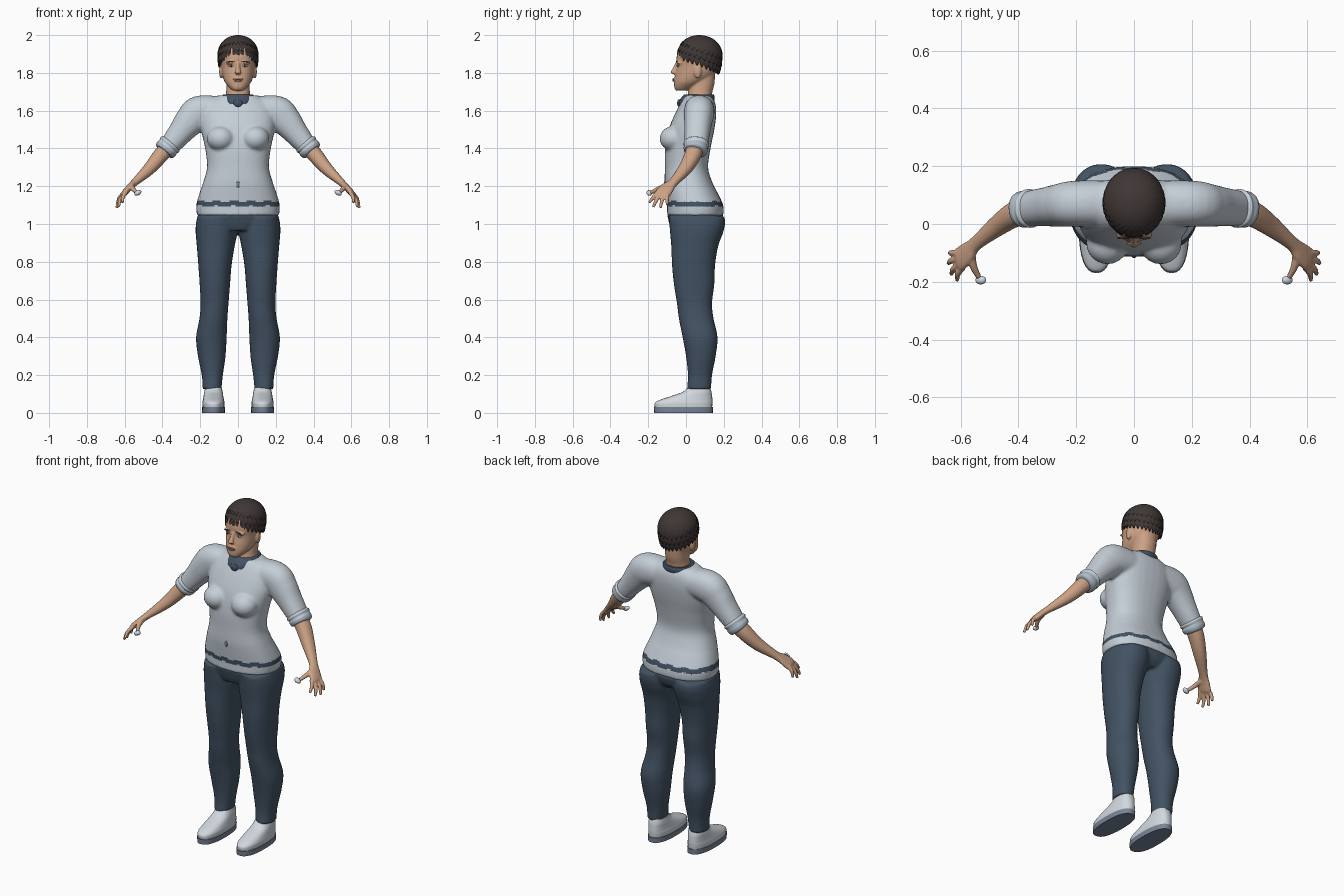
import bpy, bmesh, math
from mathutils import Vector, Matrix

if "Cube" in bpy.data.objects:
    bpy.data.objects.remove(bpy.data.objects["Cube"])


def material(name, *rgb):
    m = bpy.data.materials.new(name)
    m.use_nodes = True
    m.diffuse_color = (*rgb, 1)
    m.node_tree.nodes["Principled BSDF"].inputs["Base Color"].default_value = (*rgb, 1)
    return m


SHIRT = material("pale grey shirt", .56, .62, .68)
CUFF = material("blue grey cuff", .42, .50, .58)
NAVY = material("navy cloth", .055, .085, .125)
SKIN = material("skin", .60, .36, .235)
HAIR = material("dark brown hair", .05, .038, .036)
SHOE = material("white shoe", .64, .69, .73)
SOLE = material("slate sole", .19, .23, .31)
LIPS = material("lips", .42, .21, .15)
EYES = material("eye white", .6, .57, .53)


def stack(rows, x=None):
    """Horizontal sections from (z, half width, front, back), centred on x."""
    return [(x or 0, (f + b) / 2, z, w, (b - f) / 2) for z, w, f, b in rows]


def loft(bm, sections, flat=False, e=2.2, side=1, n=32, steps=5):
    """Smooth capped tube through (x, y, z, in-plane radius, depth radius)."""
    s = [Vector(v) for v in sections]
    s = [2 * s[0] - s[1]] + s + [2 * s[-1] - s[-2]]
    path = []
    for a, b, c, d in zip(s, s[1:], s[2:], s[3:]):
        for k in range(steps):
            t = k / steps
            path.append(b + (c - a) * (t / 2) + (a * 2 - b * 5 + c * 4 - d) * (t * t / 2)
                        + (b * 3 - a - c * 3 + d) * (t ** 3 / 2))
    path.append(s[-2])
    rings = []
    for i, p in enumerate(path):
        ahead, behind = path[min(i + 1, len(path) - 1)], path[max(i - 1, 0)]
        t = Vector((0, 0, 1)) if flat else (Vector(ahead[:3]) - Vector(behind[:3])).normalized()
        y = Vector((0, 1, 0))
        u = (y - t * y.dot(t)).normalized()
        v = u.cross(t)
        ring = []
        for k in range(n):
            ang = math.tau * k / n
            c, q = math.cos(ang), math.sin(ang)
            c = math.copysign(abs(c) ** (2 / e), c) * p[3]
            q = math.copysign(abs(q) ** (2 / e), q) * p[4]
            co = Vector(p[:3]) + v * c + u * q
            ring.append(bm.verts.new((co.x * side, co.y, co.z)))
        rings.append(ring)
    for r0, r1 in zip(rings, rings[1:]):
        for k in range(n):
            bm.faces.new((r0[k], r0[k - 1], r1[k - 1], r1[k]))
    bm.faces.new(rings[0])
    bm.faces.new(rings[-1])


def ball(bm, center, radii, tilt=0):
    m = (Matrix.Translation(center) @ Matrix.Rotation(tilt, 4, "Y")
         @ Matrix.Diagonal((*radii, 1)))
    bmesh.ops.create_uvsphere(bm, u_segments=20, v_segments=12, radius=1, matrix=m)


def finish(bm, name, mats, voxel=0, smooth=0, rule=None, solid=0):
    """Turn a bmesh into an object, optionally fused into one smooth skin."""
    bmesh.ops.recalc_face_normals(bm, faces=bm.faces)
    me = bpy.data.meshes.new(name)
    bm.to_mesh(me)
    bm.free()
    ob = bpy.data.objects.new(name, me)
    bpy.context.collection.objects.link(ob)
    bpy.ops.object.select_all(action="DESELECT")
    bpy.context.view_layer.objects.active = ob
    ob.select_set(True)
    if voxel:
        mod = ob.modifiers.new("fuse", "REMESH")
        mod.mode, mod.voxel_size = "VOXEL", voxel
        bpy.ops.object.modifier_apply(modifier=mod.name)
        mod = ob.modifiers.new("relax", "SMOOTH")
        mod.factor, mod.iterations = .5, smooth
        bpy.ops.object.modifier_apply(modifier=mod.name)
    if solid:
        mod = ob.modifiers.new("thickness", "SOLIDIFY")
        mod.thickness = solid
    for m in mats:
        ob.data.materials.append(m)
    if rule:
        for f in ob.data.polygons:
            f.material_index = rule(f.center)
    bpy.ops.object.shade_smooth_by_angle(angle=math.radians(50))
    return ob


# Shirt: torso, bust and sleeves fused, with a ragged dark stripe above the hem
bm = bmesh.new()
loft(bm, stack([(1.045, .218, -.10, .20), (1.10, .221, -.10, .197), (1.16, .205, -.107, .17),
                (1.22, .185, -.113, .14), (1.30, .164, -.112, .117), (1.40, .174, -.11, .13),
                (1.50, .195, -.092, .15), (1.58, .195, -.06, .16), (1.64, .17, -.028, .155),
                (1.68, .11, -.005, .135)]), flat=True, e=2.35)
for s in (1, -1):
    ball(bm, (.092 * s, -.067, 1.452), (.074, .073, .066))
    loft(bm, [(.08, .07, 1.60, .075, .08), (.2, .07, 1.59, .09, .08), (.25, .065, 1.55, .083, .075),
              (.30, .06, 1.49, .068, .068), (.345, .055, 1.435, .058, .063),
              (.38, .05, 1.395, .05, .058)], side=s)
finish(bm, "shirt", [SHIRT, NAVY], .008, 7,
       lambda c: int(1.093 < c.z + .004 * math.sin(c.x * 70) < 1.12))

# Rolled sleeve cuffs
for s, label in ((1, "left"), (-1, "right")):
    bm = bmesh.new()
    loft(bm, [(.352, .055, 1.432, .05, .056), (.36, .054, 1.422, .063, .067),
              (.37, .053, 1.41, .058, .063), (.379, .051, 1.398, .061, .064),
              (.389, .049, 1.385, .056, .059), (.393, .048, 1.38, .044, .046)], side=s)
    finish(bm, label + "_cuff", [SHIRT, CUFF], rule=lambda c: int(c.z - .8 * abs(c.x) < 1.105))

# Collar and navel
bm = bmesh.new()
loft(bm, stack([(1.635, .075, -.042, .14), (1.655, .088, -.034, .15), (1.672, .088, -.022, .152),
                (1.686, .078, -.008, .148)]), flat=True)
ball(bm, (0, -.037, 1.64), (.024, .01, .02))
finish(bm, "collar", [NAVY])
bm = bmesh.new()
ball(bm, (0, -.113, 1.21), (.009, .004, .018))
finish(bm, "navel", [SOLE])

# Trousers: hips and two legs fused
bm = bmesh.new()
loft(bm, stack([(.965, .12, -.075, .16), (1.0, .19, -.088, .188), (1.05, .216, -.1, .2)]), flat=True)
legs = ((1.04, .215, .01, -.09, .205), (1.0, .223, .003, -.088, .207), (.95, .224, .004, -.084, .195),
        (.88, .218, .018, -.078, .17), (.78, .21, .034, -.074, .154), (.68, .203, .042, -.064, .15),
        (.58, .198, .05, -.048, .138), (.5, .204, .056, -.038, .146), (.4, .222, .06, -.018, .167),
        (.3, .212, .066, .0, .157), (.2, .192, .08, .01, .138), (.125, .187, .088, .005, .133))
for s in (1, -1):
    loft(bm, [((o + i) / 2, (f + b) / 2, z, (o - i) / 2, (b - f) / 2) for z, o, i, f, b in legs],
         flat=True, side=s)
finish(bm, "trousers", [NAVY], .008, 5)

# Shoes with flat soles
for s, label in ((1, "left"), (-1, "right")):
    bm = bmesh.new()
    loft(bm, stack([(.025, .058, -.165, .138), (.052, .059, -.165, .14), (.068, .056, -.14, .14),
                    (.09, .052, -.075, .138), (.11, .049, -.02, .135), (.135, .044, .012, .128)],
                   .13), flat=True, side=s, e=2.4)
    finish(bm, label + "_shoe", [SHOE])
    bm = bmesh.new()
    loft(bm, stack([(0, .06, -.168, .142), (.03, .061, -.17, .143)], .13), flat=True, side=s, e=2.4)
    finish(bm, label + "_sole", [SOLE])

# Forearms and hands
fingers = [((.592, -.15, 1.168), (.612, -.195, 1.112)), ((.604, -.138, 1.157), (.632, -.174, 1.09)),
           ((.611, -.12, 1.152), (.642, -.136, 1.085)), ((.61, -.1, 1.16), (.638, -.1, 1.1))]
for s, label in ((1, "left"), (-1, "right")):
    bm = bmesh.new()
    loft(bm, [(.355, .055, 1.425, .042, .046), (.41, .035, 1.363, .041, .044),
              (.47, -.005, 1.292, .033, .036), (.545, -.066, 1.222, .02, .025),
              (.575, -.097, 1.193, .017, .036), (.6, -.12, 1.165, .016, .041),
              (.612, -.128, 1.15, .01, .036)], side=s)
    for a, b in fingers:
        a, b = Vector(a), Vector(b)
        mid = (a + b) / 2 + Vector((.007, 0, .003))
        loft(bm, [(*a, .011, .011), (*mid, .01, .01), (*b, .007, .007)], side=s, n=14)
    loft(bm, [(.565, -.1, 1.2, .016, .018), (.556, -.145, 1.186, .013, .013),
              (.536, -.186, 1.166, .009, .009)], side=s, n=14)
    finish(bm, label + "_arm", [SKIN], .004, 3)
    bm = bmesh.new()
    ball(bm, (.53 * s, -.194, 1.165), (.02, .015, .013), .5 * s)
    finish(bm, label + "_thumb_cap", [SHOE])

# Head, neck, nose and ears fused
bm = bmesh.new()
loft(bm, stack([(1.62, .078, .0, .135), (1.69, .064, .01, .138), (1.74, .061, .02, .15),
                (1.80, .062, .03, .155)]), flat=True)
loft(bm, stack([(1.706, .028, -.053, .0), (1.722, .046, -.062, .045), (1.75, .069, -.062, .095),
                (1.785, .082, -.058, .145), (1.835, .089, -.048, .168), (1.88, .094, -.05, .175),
                (1.935, .086, -.036, .165), (1.975, .055, .005, .13)]), flat=True)
loft(bm, [(0, -.045, 1.855, .009, .01), (0, -.058, 1.825, .011, .012), (0, -.07, 1.802, .016, .012),
          (0, -.058, 1.793, .012, .01)], flat=True, n=16)
ball(bm, (0, -.057, 1.764), (.026, .012, .013))
for s in (1, -1):
    ball(bm, (.09 * s, .062, 1.805), (.01, .02, .034))
    ball(bm, (.036 * s, -.038, 1.856), (.03, .014, .008), .15 * s)
head = finish(bm, "head", [SKIN], .005, 4)
bpy.context.view_layer.update()


def on_face(x, z):
    return head.ray_cast((x, -1, z), (0, 1, 0))[1]


# Lips, eyes and brows resting on the face
bm = bmesh.new()
ball(bm, on_face(0, 1.767), (.026, .005, .004))
ball(bm, on_face(0, 1.759), (.021, .005, .005))
finish(bm, "lips", [LIPS])
for s, label in ((1, "left"), (-1, "right")):
    for part, x, z, size, mat in (("eye", .036, 1.838, (.015, .006, .006), EYES),
                                  ("iris", .036, 1.838, (.006, .009, .006), HAIR),
                                  ("brow", .038, 1.86, (.021, .004, .003), HAIR)):
        bm = bmesh.new()
        ball(bm, on_face(x * s, z), size, .12 * s if part == "brow" else 0)
        finish(bm, f"{label}_{part}", [mat])

# Hair: overlapping caps with pointed locks along each lower edge
N, RINGS = 112, 14
for layer in range(3):
    bm = bmesh.new()
    grow, top = 1 + .015 * layer, 1.992 + .004 * layer
    rows = []
    for r in range(RINGS):
        t = math.sin(r / RINGS * math.pi / 2)
        row = []
        for i in range(N):
            a = math.tau * i / N
            lock = abs((i + 2 * layer) % 4 - 2) / 2
            edge = 1.832 - .042 * math.sin(a) + .024 * lock + .038 * layer
            z = edge + (top - edge) * t
            h = (z - 1.88) / ((top - 1.88) if z > 1.88 else .17)
            w = (1 - abs(h) ** 2.3) ** .5 * grow * (1 + .008 * lock)
            row.append(bm.verts.new((.107 * w * math.cos(a), .071 + .119 * w * math.sin(a), z)))
        rows.append(row)
    crown = bm.verts.new((0, .071, top))
    for r0, r1 in zip(rows, rows[1:]):
        for i in range(N):
            bm.faces.new((r0[i - 1], r0[i], r1[i], r1[i - 1]))
    for i in range(N):
        bm.faces.new((rows[-1][i - 1], rows[-1][i], crown))
    finish(bm, f"hair_layer_{layer + 1}", [HAIR], solid=.008)
